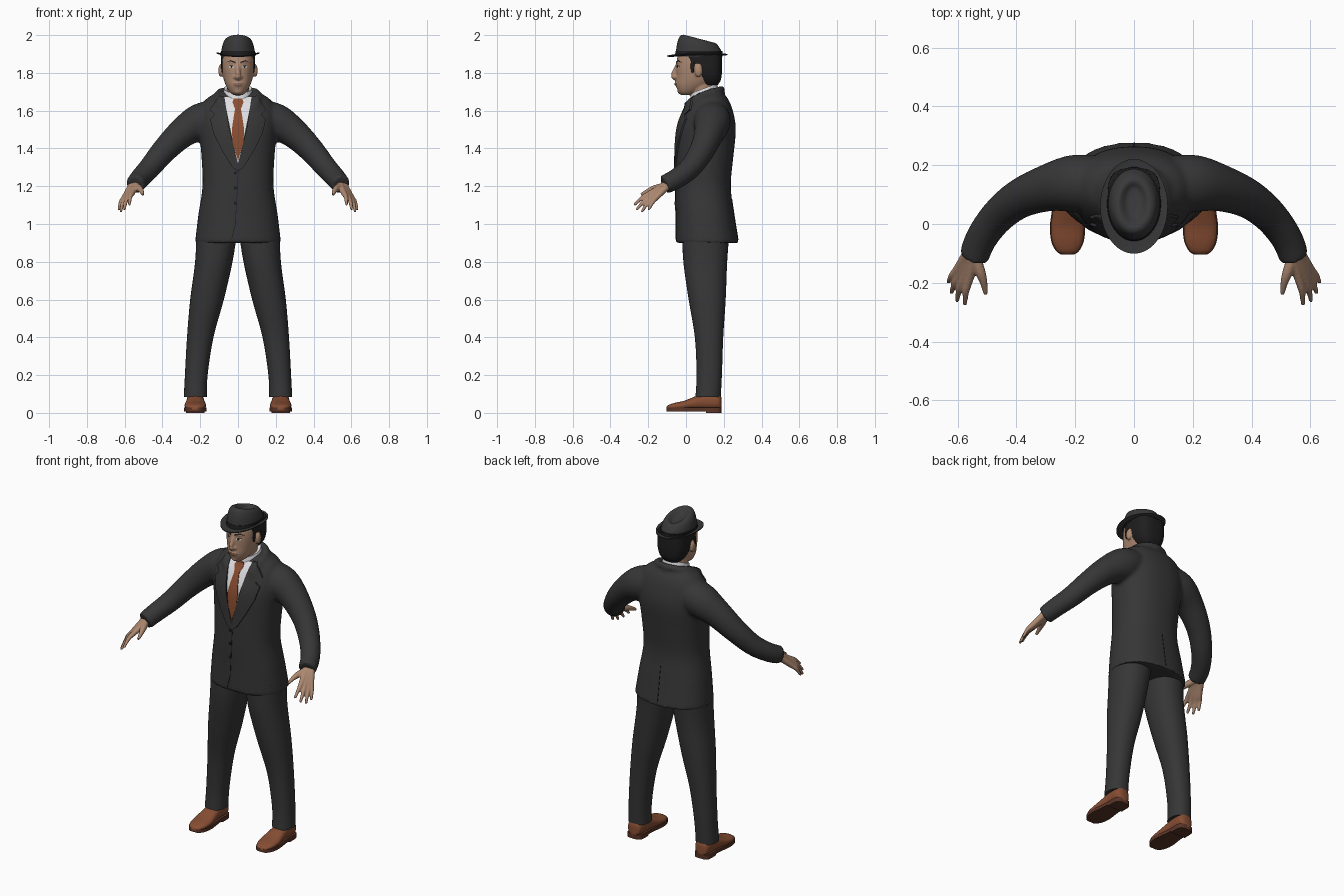
import bpy, bmesh, math
from mathutils import Vector, Matrix
from mathutils.bvhtree import BVHTree

if "Cube" in bpy.data.objects:
    bpy.data.objects.remove(bpy.data.objects["Cube"], do_unlink=True)


def material(name, *rgb):
    m = bpy.data.materials.new(name)
    m.use_nodes = True
    m.diffuse_color = (*rgb, 1)
    m.node_tree.nodes["Principled BSDF"].inputs["Base Color"].default_value = (*rgb, 1)
    return m


SUIT = material("charcoal_cloth", .037, .037, .038)
HAT = material("hat_felt", .04, .04, .041)
SHIRT = material("white_cotton", .75, .75, .78)
TIE = material("rust_silk", .26, .075, .03)
SKIN = material("skin", .42, .25, .165)
LIP = material("lips", .29, .135, .095)
HAIR = material("black_hair", .014, .013, .013)
LEATHER = material("brown_leather", .24, .075, .033)
SOLE = material("dark_sole", .1, .035, .02)


# ---------- helpers ----------
def smooth(rows, k=4):
    """Catmull-Rom interpolation of rows of numbers."""
    out = []
    for i in range(len(rows) - 1):
        a, b, c, d = (rows[max(0, min(len(rows) - 1, i + j))] for j in (-1, 0, 1, 2))
        for s in range(k):
            t = s / k
            out.append([q + .5 * t * (r - p + t * (2*p - 5*q + 4*r - w + t * (3*(q - r) + w - p)))
                        for p, q, r, w in zip(a, b, c, d)])
    return out + [list(rows[-1])]


def skin(bm, loops):
    rings = [[bm.verts.new(p) for p in loop] for loop in loops]
    n = len(rings[0])
    for a, b in zip(rings, rings[1:]):
        for i in range(n):
            bm.faces.new((a[i], a[(i + 1) % n], b[(i + 1) % n], b[i]))
    bm.faces.new(rings[0])
    bm.faces.new(rings[-1])


def oval(rx, ry, power=2, n=40):
    for i in range(n):
        c, s = math.cos(math.tau * i / n), math.sin(math.tau * i / n)
        yield (math.copysign(abs(c) ** (2 / power), c) * rx,
               math.copysign(abs(s) ** (2 / power), s) * ry)


def stack(bm, rows, power=2, bend=lambda x, y: 0):
    """Loft of level ovals, rows = (z, cx, cy, rx, ry)."""
    skin(bm, [[(cx + x, cy + y, z + bend(x, y)) for x, y in oval(rx, ry, power)]
              for z, cx, cy, rx, ry in rows])


def tube(bm, rows, side=1, n=20):
    """Round tube, rows = (x, y, z, radius)."""
    rows = smooth(rows)
    pts = [Vector((side * r[0], r[1], r[2])) for r in rows]
    loops = []
    for i, p in enumerate(pts):
        d = pts[min(i + 1, len(pts) - 1)] - pts[max(i - 1, 0)]
        q = d.to_track_quat('Z', 'Y')
        loops.append([p + q @ Vector((x, y, 0)) for x, y in oval(rows[i][3], rows[i][3], 2, n)])
    skin(bm, loops)


def ball(bm, centre, size):
    bmesh.ops.create_uvsphere(bm, u_segments=20, v_segments=12, radius=1,
                              matrix=Matrix.Translation(centre) @ Matrix.Diagonal((*size, 1)))


def finish(name, bm, mat, voxel=0, relax=4, angle=.8):
    bmesh.ops.recalc_face_normals(bm, faces=bm.faces)
    me = bpy.data.meshes.new(name)
    bm.to_mesh(me)
    bm.free()
    ob = bpy.data.objects.new(name, me)
    bpy.context.collection.objects.link(ob)
    if voxel:  # fuse overlapping pieces into one surface
        r = ob.modifiers.new("fuse", 'REMESH')
        r.mode, r.voxel_size = 'VOXEL', voxel
        s = ob.modifiers.new("relax", 'SMOOTH')
        s.factor, s.iterations = .5, relax
        bpy.context.view_layer.update()
        me = bpy.data.meshes.new_from_object(ob.evaluated_get(bpy.context.evaluated_depsgraph_get()))
        ob.modifiers.clear()
        ob.data = me
    me.materials.clear()
    me.materials.append(mat)
    for p in me.polygons:
        p.use_smooth, p.material_index = True, 0
    me.set_sharp_from_angle(angle=angle)
    return ob


def plate(name, outline, mat, bases, lift, face=-1, step=.02):
    """Thin panel with an (x, z) outline, draped on the front or back of the bases."""
    trees = [BVHTree.FromPolygons([v.co for v in b.data.vertices],
                                  [p.vertices[:] for p in b.data.polygons]) for b in bases]
    bm = bmesh.new()
    bm.faces.new([bm.verts.new((x, 0, z)) for x, z in outline])
    for axis in (0, 2):
        lo, hi = min(v.co[axis] for v in bm.verts), max(v.co[axis] for v in bm.verts)
        for i in range(1, math.ceil((hi - lo) / step)):
            co, no = Vector(), Vector()
            co[axis], no[axis] = lo + i * step, 1
            bmesh.ops.bisect_plane(bm, geom=bm.verts[:] + bm.edges[:] + bm.faces[:],
                                   plane_co=co, plane_no=no)
    bmesh.ops.triangulate(bm, faces=bm.faces)
    for v in bm.verts:
        hits = [t.ray_cast(Vector((v.co.x, face * 2, v.co.z)), Vector((0, -face, 0)))[0] for t in trees]
        ys = [h.y for h in hits if h] or [trees[0].find_nearest(v.co + Vector((0, face * .05, 0)))[0].y]
        v.co.y = face * max(face * y for y in ys) + face * lift
    new = bmesh.ops.extrude_face_region(bm, geom=bm.faces[:])["geom"]
    for v in new:
        if isinstance(v, bmesh.types.BMVert):
            v.co.y -= face * min(lift + .002, .009)
    return finish(name, bm, mat, angle=.6)


def disc(x, z, rx, rz, n=12):
    return [(x + a, z + b) for a, b in oval(rx, rz, 2, n)]


# ---------- jacket with sleeves and collar ----------
bm = bmesh.new()
stack(bm, smooth([(.9, 0, .112, .228, .167), (1.05, 0, .1, .21, .155), (1.2, 0, .09, .188, .147),
                  (1.35, 0, .098, .193, .152), (1.5, 0, .109, .205, .155), (1.6, 0, .118, .2, .13),
                  (1.665, 0, .125, .165, .096), (1.7, 0, .125, .1, .06)]), 2.3)
for s in (1, -1):
    tube(bm, [(.1, .135, 1.57, .09), (.2, .138, 1.54, .098), (.295, .122, 1.482, .08),
              (.39, .085, 1.39, .067), (.465, .025, 1.3, .059), (.52, -.05, 1.24, .054),
              (.545, -.115, 1.208, .051)], s, 28)
    tube(bm, [(.085, .0, 1.62, .014), (.105, .05, 1.665, .017), (.098, .125, 1.695, .02),
              (.055, .175, 1.708, .02), (-.01, .19, 1.71, .02)], s)
jacket = finish("jacket", bm, SUIT, .011, 5)

# ---------- shirt, tie, lapels ----------
bm = bmesh.new()
stack(bm, [(1.6, 0, .1, .088, .088), (1.66, 0, .097, .084, .08), (1.718, 0, .095, .073, .069),
           (1.715, 0, .095, .066, .062)], 2, lambda x, y: .38 * y)
collar = finish("shirt_collar", bm, SHIRT)
plate("shirt_front", [(-.075, 1.672), (0, 1.31), (.075, 1.672)], SHIRT, [jacket], .003)
half = [(.022, 1.665), (.029, 1.645), (.016, 1.61), (.033, 1.5), (.028, 1.43)]
plate("necktie", half + [(0, 1.335)] + [(-x, z) for x, z in reversed(half)],
      TIE, [jacket, collar], .007)
for s, side in ((1, "left"), (-1, "right")):
    flap = [(.072, 1.675), (.1, 1.68), (.15, 1.605), (.122, 1.58), (.148, 1.555), (.13, 1.48),
            (.085, 1.39), (.03, 1.3), (0, 1.28), (0, 1.32), (.045, 1.5)]
    plate(side + "_lapel", [(s * x, z) for x, z in flap], SUIT, [jacket], .009)
plate("front_seam", [(.001, 1.29), (.003, 1.29), (-.012, 1.0), (-.032, .92), (-.036, .92), (-.016, 1.0)],
      HAIR, [jacket], .002)
plate("back_vent", [(-.002, .915), (.003, .915), (.002, 1.13), (-.001, 1.13)], HAIR, [jacket], .002, 1)
for i in range(3):
    plate("jacket_button", disc(-.014, 1.11 + i * .08, .009, .009), HAIR, [jacket], .005)

# ---------- head, neck, nose and ears ----------
bm = bmesh.new()
stack(bm, smooth([(1.682, 0, .002, .024, .026), (1.7, 0, .012, .045, .052), (1.735, 0, .037, .065, .09),
                  (1.775, 0, .055, .078, .107), (1.825, 0, .06, .085, .113), (1.87, 0, .063, .086, .111),
                  (1.91, 0, .065, .08, .105)]), 2.2)
tube(bm, [(0, .1, 1.6, .064), (0, .09, 1.68, .06), (0, .08, 1.78, .06)])
tube(bm, [(0, -.042, 1.85, .01), (0, -.058, 1.815, .011), (0, -.067, 1.785, .014), (0, -.052, 1.768, .012)])
for s in (1, -1):
    ball(bm, (s * .014, -.053, 1.777), (.01, .012, .009))
    ball(bm, (s * .092, .066, 1.812), (.012, .021, .034))
    tube(bm, [(.008, -.046, 1.852, .007), (.035, -.039, 1.857, .008), (.06, -.014, 1.853, .007)], s)
ball(bm, (0, -.024, 1.703), (.027, .022, .017))
ball(bm, (0, -.046, 1.742), (.026, .016, .014))
head = finish("head", bm, SKIN, .0055, 3)

# ---------- face details ----------
for s, side in ((1, "left"), (-1, "right")):
    plate(side + "_eye", [(s * x, z) for x, z in disc(.035, 1.832, .015, .006)], SHIRT, [head], .001, step=.006)
    plate(side + "_iris", [(s * x, z) for x, z in disc(.034, 1.832, .006, .006)], HAIR, [head], .002, step=.006)
    plate(side + "_lash", [(s * x, z) for x, z in [(.018, 1.834), (.035, 1.838), (.053, 1.834), (.035, 1.842)]],
          HAIR, [head], .002, step=.006)
    plate(side + "_eyebrow", [(s * x, z) for x, z in [(.012, 1.85), (.04, 1.861), (.062, 1.855),
                                                      (.04, 1.868), (.012, 1.859)]], HAIR, [head], .002, step=.01)
plate("mouth", [(-.027, 1.741), (-.008, 1.748), (0, 1.746), (.008, 1.748), (.027, 1.741), (0, 1.733)],
      LIP, [head], .001, step=.01)

# ---------- hair ----------
bm = bmesh.new()
stack(bm, smooth([(1.735, 0, .128, .05, .04), (1.765, 0, .12, .073, .065), (1.82, 0, .109, .089, .082),
                  (1.91, 0, .105, .088, .085)]), 2.8)
stack(bm, [(1.835, 0, .088, .088, .09), (1.865, 0, .086, .091, .103), (1.91, 0, .085, .089, .106)], 2.8)
for s in (1, -1):
    ball(bm, (s * .083, .035, 1.835), (.006, .011, .036))
finish("hair", bm, HAIR)

# ---------- hat ----------
bm = bmesh.new()
crown = [(1.888, 0, .068, .09, .124), (1.935, 0, .069, .085, .117), (1.968, 0, .07, .073, .102),
         (1.98, 0, .07, .056, .085), (1.977, 0, .07, .044, .07), (1.961, 0, .073, .026, .048),
         (1.957, 0, .075, .008, .02)]
skin(bm, [[(x, cy + y, z - y * max(0, min(.26, (z - 1.9) * 4)))
           for x, y in oval(rx * 1, ry)] for z, cx, cy, rx, ry in smooth(crown, 3)])
finish("hat_crown", bm, HAT, angle=1.2)
bm = bmesh.new()
stack(bm, [(1.888, 0, .067, .08, .115), (1.886, 0, .062, .1, .143), (1.889, 0, .06, .115, .161),
           (1.894, 0, .06, .115, .161), (1.892, 0, .062, .1, .143), (1.894, 0, .067, .08, .115)], 2,
      lambda x, y: 1.1 * x * x + .25 * max(0, y) ** 2 - .1 * min(0, y) ** 2)
finish("hat_brim", bm, HAT)
bm = bmesh.new()
stack(bm, [(1.89, 0, .068, .0925, .1265), (1.915, 0, .069, .091, .124)])
finish("hat_band", bm, HAIR)

# ---------- hands, trousers, shoes ----------
fingers = {(.56, -.185, 1.165): (.575, -.275, 1.1), (.577, -.18, 1.152): (.602, -.262, 1.075),
           (.59, -.168, 1.145): (.621, -.235, 1.064), (.6, -.154, 1.143): (.631, -.198, 1.075)}
shoe = [(-.104, .018, .03), (-.092, .036, .042), (-.06, .052, .053), (-.01, .057, .064), (.04, .051, .084),
        (.09, .046, .103), (.15, .046, .106), (.178, .039, .1), (.188, .02, .08)]
for s, side in ((1, "left"), (-1, "right")):
    bm = bmesh.new()
    for i, (k, t) in enumerate(fingers.items()):
        mid = [(a + b) / 2 for a, b in zip(k, t)]
        tube(bm, [(.537 + i * .009, -.1, 1.212 - i * .004, .02), (*k, .0155), (mid[0] + .004, mid[1], mid[2] + .008, .0115),
                  (*t, .007)], s, 12)
    tube(bm, [(.54, -.115, 1.2, .02), (.522, -.165, 1.188, .018), (.511, -.2, 1.175, .013),
              (.504, -.238, 1.155, .008)], s, 12)
    finish(side + "_hand", bm, SKIN, .005, 2)

    bm = bmesh.new()
    stack(bm, smooth([(z, s * x, y, rx, ry) for z, x, y, rx, ry in [
        (.96, .112, .105, .108, .125), (.8, .128, .102, .099, .116), (.6, .164, .112, .089, .098),
        (.4, .2, .122, .07, .075), (.2, .221, .123, .06, .067), (.085, .226, .117, .061, .067)]]), 2.2)
    finish(side + "_trouser_leg", bm, SUIT)

    bm = bmesh.new()
    skin(bm, [[(s * .226 + x, y, .015 + h / 2 - .0075 + z) for x, z in oval(w, h / 2 - .0075, 2.3, 24)]
              for y, w, h in smooth(shoe)])
    finish(side + "_shoe", bm, LEATHER)

    bm = bmesh.new()
    edge = [(w + .003, y) for y, w, h in smooth(shoe)]
    edge += [(-w, y) for w, y in reversed(edge)]
    skin(bm, [[(s * .226 + x, y, z) for x, y in edge] for z in (.008, .028)])
    heel = [(x, y) for x, y in edge if y > .09]
    skin(bm, [[(s * .226 + x, y, z) for x, y in heel] for z in (0, .015)])
    finish(side + "_sole", bm, SOLE)
